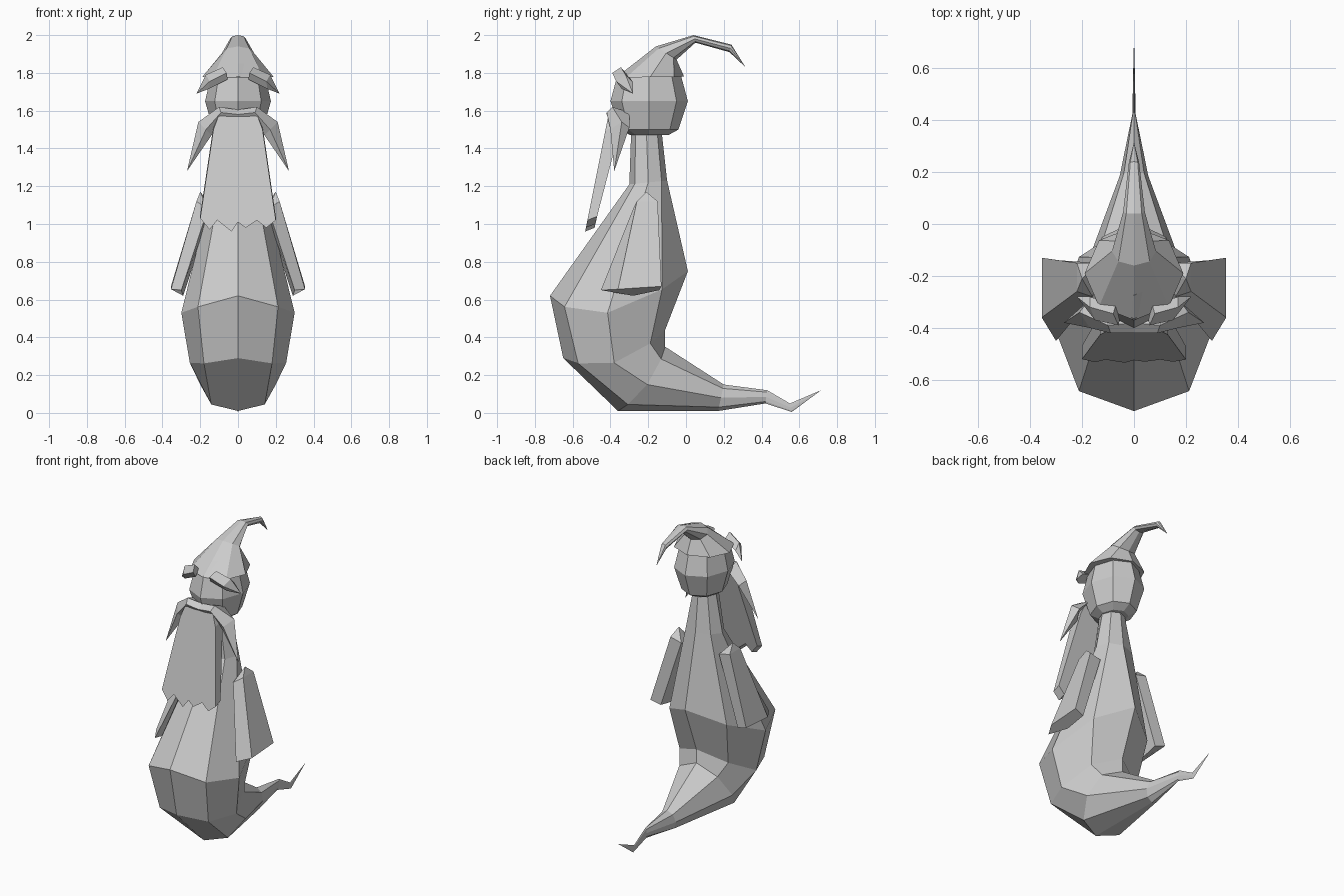
import bpy, bmesh, math
from mathutils import Vector

if "Cube" in bpy.data.objects:
    bpy.data.objects.remove(bpy.data.objects["Cube"])


def loft(name, rings, mirror=False):
    """Skin a list of equal-length point rings (or single-point tips), flat shaded."""
    bm = bmesh.new()
    loops = [[bm.verts.new(p) for p in r] for r in rings]
    for a, b in zip(loops, loops[1:]):
        n = max(len(a), len(b))
        for i in range(n):
            j = (i + 1) % n
            if len(b) == 1:
                bm.faces.new((a[i], a[j], b[0]))
            elif len(a) == 1:
                bm.faces.new((a[0], b[j], b[i]))
            else:
                bm.faces.new((a[i], a[j], b[j], b[i]))
    for end in (loops[0], loops[-1]):
        if len(end) > 2:
            bm.faces.new(end)
    if mirror:
        geom = bm.verts[:] + bm.edges[:] + bm.faces[:]
        dup = bmesh.ops.duplicate(bm, geom=geom)["geom"]
        for v in dup:
            if isinstance(v, bmesh.types.BMVert):
                v.co.x *= -1
    bmesh.ops.recalc_face_normals(bm, faces=bm.faces[:])
    me = bpy.data.meshes.new(name)
    bm.to_mesh(me)
    bm.free()
    ob = bpy.data.objects.new(name, me)
    bpy.context.collection.objects.link(ob)
    return ob


def ring(front, back, w, sag=(0, 0), n=8):
    """Eight-sided ring from its front and back (y, z) points, half width and side shift."""
    f, b, s = (Vector((0, *p)) for p in (front, back, sag))
    pts = []
    for i in range(n):
        a = 2 * math.pi * i / n
        p = (f + b) / 2 + (f - b) / 2 * math.cos(a) + s * math.sin(a) ** 2
        p.x = w * math.sin(a)
        pts.append(p)
    return pts


# robe body: neck down through the belly and into the curled, blade-thin tail
loft("body", [
    ring((-.29, 1.50), (-.13, 1.50), .07),
    ring((-.30, 1.21), (-.10, 1.23), .13),
    ring((-.72, .62), (.01, .75), .30, (-.06, -.155)),
    ring((-.65, .29), (-.11, .44), .255, (0, -.1)),
    ring((-.36, .01), (-.11, .35), .20, (.03, -.03)),
    ring((.17, .01), (.20, .15), .055),
    ring((.42, .05), (.43, .12), .006),
    ring((.56, .005), (.55, .05), .004),
    [(0, .715, .12)],
])

# head
loft("head", [ring((-.195 - r, z), (-.195 + r, z), r * .85) for r, z in
              ((.10, 1.47), (.155, 1.50), (.205, 1.65), (.17, 1.78), (.08, 1.85))])

# pointed hat bending backwards
loft("hat", [
    ring((-.37, 1.775), (-.01, 1.78), .19),
    ring((-.16, 1.94), (-.05, 1.87), .085),
    ring((.04, 2.0), (.05, 1.96), .042),
    ring((.24, 1.95), (.23, 1.91), .02),
    [(0, .315, 1.83)],
])

# beard slab with a ragged lower edge
zig = [(-.20, 1.03), (-.15, .97), (-.11, 1.02), (-.035, .96), (0, 1.01),
       (.04, .98), (.10, 1.02), (.15, .98), (.20, 1.02)]
outline = [(.13, 1.50), (.10, 1.58), (-.10, 1.58), (-.13, 1.50)] + zig


def beard_y(z):
    return -.41 - (1.58 - z) * .2


loft("beard", [[(x, beard_y(z), z) for x, z in outline],
               [(x, beard_y(z) + .05 + .06 * max(0, z - 1.0), z + .02) for x, z in outline]])

# moustache halves: upper, front, lower, back points per station
loft("moustache", [
    [(0, -.38, 1.605), (0, -.42, 1.58), (0, -.40, 1.555), (0, -.34, 1.58)],
    [(.10, -.39, 1.62), (.09, -.42, 1.59), (.10, -.40, 1.55), (.10, -.30, 1.59)],
    [(.21, -.34, 1.54), (.17, -.40, 1.50), (.14, -.37, 1.47), (.18, -.30, 1.51)],
    [(.27, -.38, 1.28)],
], mirror=True)

# eyebrows
loft("eyebrows", [
    [(.08, -.345, 1.83), (.06, -.39, 1.80), (.055, -.37, 1.765), (.07, -.31, 1.79)],
    [(.17, -.32, 1.79), (.15, -.37, 1.755), (.155, -.34, 1.715), (.17, -.28, 1.75)],
    [(.22, -.28, 1.69)],
], mirror=True)

# bell sleeves with a peaked shoulder
loft("sleeves", [
    [(.20, -.21, 1.17)],
    [(.16, -.28, 1.08), (.22, -.26, 1.12), (.22, -.15, 1.12), (.14, -.15, 1.10), (.14, -.22, 1.08)],
    [(.30, -.45, .65), (.355, -.36, .655), (.355, -.13, .67), (.285, -.14, .65), (.29, -.28, .62)],
], mirror=True)
